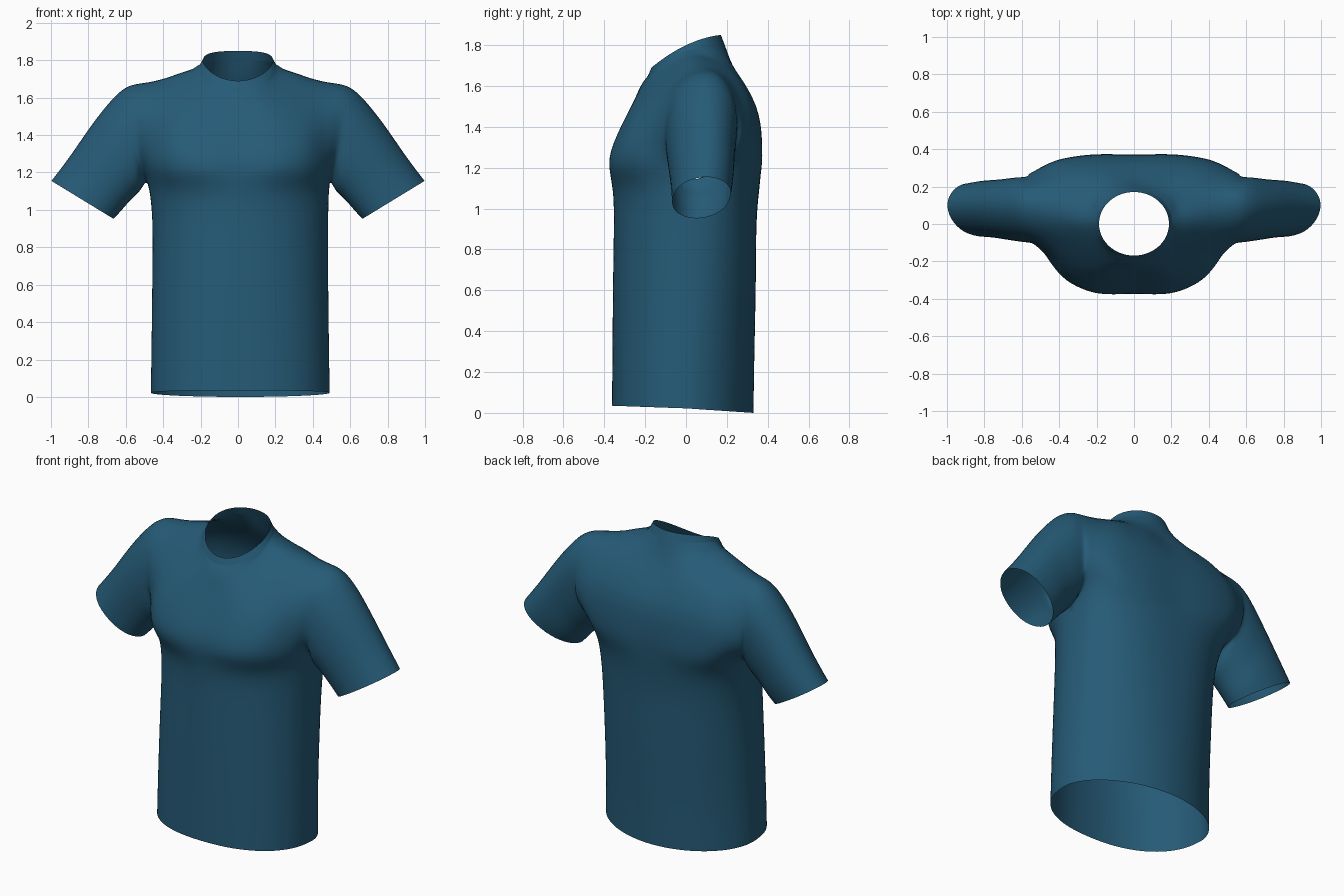
import bpy, bmesh
from math import sin, cos, radians, pi
from mathutils import Vector as V

if "Cube" in bpy.data.objects:
    bpy.data.objects.remove(bpy.data.objects["Cube"])

cloth = bpy.data.materials.new("teal_cloth")
cloth.diffuse_color = (0.019, 0.105, 0.185, 1)
cloth.use_nodes = True
cloth.node_tree.nodes["Principled BSDF"].inputs["Base Color"].default_value = cloth.diffuse_color


def densify(keys):
    """Insert a spline midpoint between each pair of key points."""
    k = [V(p) for p in keys]
    e = [2 * k[0] - k[1]] + k + [2 * k[-1] - k[-2]]
    if abs(k[0].x) < 1e-6:                       # mirror-symmetric at the centre line
        e[0] = V((-k[1].x, k[1].y, k[1].z))
    out = []
    for i in range(len(k) - 1):
        out += [k[i], (e[i + 1] + e[i + 2]) * 9 / 16 - (e[i] + e[i + 3]) / 16]
    return out + [k[-1]]


def add_grid(bm, rows, closed=False):
    """Quad grid through rows of points, plus its mirror image."""
    for s in (1, -1):
        vs = [[bm.verts.new((p[0] * s, p[1], p[2])) for p in r] for r in rows]
        n = len(rows[0])
        for a, b in zip(vs, vs[1:]):
            for j in range(n if closed else n - 1):
                k = (j + 1) % n
                bm.faces.new((a[j], a[k], b[k], b[j]))


def finish(bm, name):
    bmesh.ops.remove_doubles(bm, verts=bm.verts, dist=0.0005)
    for v in bm.verts:                           # trunk hangs slightly to one side
        if abs(v.co.x) < 0.5 and v.co.z < 1.2:
            v.co.x += 0.012 * min(1, (1.2 - v.co.z) / 0.2)
    # Offset the control points so the subdivided surface passes through the measured points
    target = {v: v.co.copy() for v in bm.verts}
    for _ in range(4):
        move = {}
        for v in bm.verts:
            es = [e for e in v.link_edges if e.is_boundary] or v.link_edges
            w = 1 / 3 if v.is_boundary else 0.6
            mean = sum((e.other_vert(v).co for e in es), V()) / len(es)
            move[v] = target[v] - v.co.lerp(mean, w)
        for v, d in move.items():
            v.co += 0.8 * d
    bmesh.ops.recalc_face_normals(bm, faces=bm.faces)
    bm.normal_update()
    front = min(bm.faces, key=lambda f: f.calc_center_median().y)
    if front.normal.y > 0:
        bmesh.ops.reverse_faces(bm, faces=bm.faces)
    me = bpy.data.meshes.new(name)
    bm.to_mesh(me)
    bm.free()
    me.polygons.foreach_set("use_smooth", [True] * len(me.polygons))
    me.materials.append(cloth)
    ob = bpy.data.objects.new(name, me)
    bpy.context.collection.objects.link(ob)
    sub = ob.modifiers.new("smooth", "SUBSURF")
    sub.levels = sub.render_levels = 2


def neck_base(a):
    c = cos(a)
    return V((0.203 * sin(a), 0.002 - 0.188 * c, 1.772 - 0.075 * c - 0.047 * c * c))


def neck_top(a):
    c = cos(a)
    return V((0.187 * sin(a), 0.001 - 0.17 * c, 1.80 - 0.08 * c - 0.03 * c * c))


def lower_row(w, seam, d, z_mid, z_seam, p):
    """Half superellipse section of the trunk from centre line to side seam."""
    pts = []
    for i in range(9):
        a = pi / 2 * i / 8
        x, y = sin(a) ** (2 / p), max(cos(a), 0) ** (2 / p)
        if i == 8:
            y = 0
        pts.append(V((w * x, seam + (d - seam) * y, z_seam + (z_mid - z_seam) * y)))
    return pts


# Trunk sections: half width, seam y, front y, back y, front z, back z, seam z, front and back roundness
trunk = [(0.478, 0.0, -0.362, 0.33, 0.035, 0.0, 0.022, 2.25, 1.95),
         (0.474, 0.0, -0.36, 0.335, 0.30, 0.30, 0.30, 2.2, 2.0),
         (0.470, 0.01, -0.357, 0.342, 0.65, 0.65, 0.65, 2.12, 2.15),
         (0.470, 0.025, -0.353, 0.345, 0.93, 0.93, 0.95, 2.08, 2.35),
         (0.488, 0.05, -0.358, 0.358, 1.09, 1.09, 1.14, 2.15, 2.5)]

# Chest and upper back rows, centre line to armhole
chest = [[(0, -.374, 1.20), (.2, -.368, 1.20), (.36, -.298, 1.21), (.46, -.175, 1.22), (.507, -.035, 1.20)],
         [(0, -.352, 1.32), (.2, -.35, 1.32), (.36, -.283, 1.34), (.46, -.18, 1.34), (.53, -.105, 1.32)],
         [(0, -.267, 1.5), (.17, -.265, 1.5), (.32, -.215, 1.5), (.45, -.14, 1.5), (.55, -.085, 1.5)],
         [(0, -.222, 1.6), (.13, -.182, 1.63), (.26, -.08, 1.675), (.42, -.03, 1.65), (.565, -.01, 1.62)]]
back = [[(0, .368, 1.20), (.21, .368, 1.20), (.38, .332, 1.21), (.475, .25, 1.22), (.51, .165, 1.20)],
        [(0, .37, 1.33), (.22, .37, 1.33), (.4, .345, 1.33), (.5, .3, 1.33), (.555, .26, 1.32)],
        [(0, .342, 1.5), (.2, .345, 1.5), (.37, .325, 1.5), (.48, .285, 1.5), (.565, .25, 1.5)],
        [(0, .248, 1.66), (.14, .248, 1.67), (.28, .22, 1.675), (.42, .195, 1.652), (.565, .19, 1.625)]]

corner = radians(96)
shoulder = [(.295, .05, 1.738), (.385, .075, 1.706), (.48, .09, 1.683), (.565, .1, 1.67)]
top_front = [neck_base(corner * j / 4) for j in range(5)] + shoulder
top_back = [neck_base(pi - (pi - corner) * j / 4) for j in range(5)] + shoulder

front_rows = [lower_row(w, s, f, zf, zs, pf) for w, s, f, b, zf, zb, zs, pf, pb in trunk]
front_rows += [densify(r) for r in chest] + [top_front]
back_rows = [lower_row(w, s, b, zb, zs, pb) for w, s, f, b, zf, zb, zs, pf, pb in trunk]
back_rows += [densify(r) for r in back] + [top_back]

bm = bmesh.new()
add_grid(bm, front_rows)
add_grid(bm, back_rows)

# Sleeves: armhole loop lofted down to the open cuff
armhole = [r[-1] for r in front_rows[4:]] + [r[-1] for r in back_rows[-2:4:-1]]
angles = [180, 145, 110, 72, 38, 0, -38, -72, -110, -145]
# Sleeve sections: upper x, z, lower x, z, front y, back y
sleeve = [(.635, 1.63, .52, 1.105, -.10, .252),
          (.71, 1.55, .555, 1.07, -.093, .247),
          (.80, 1.432, .593, 1.03, -.083, .238),
          (.90, 1.287, .63, .988, -.073, .232),
          (.998, 1.155, .665, .952, -.067, .218)]
rings = [armhole]
for tx, tz, bx, bz, yf, yb in sleeve:
    ring = []
    for deg in angles:
        c, s = cos(radians(deg)), sin(radians(deg))
        ring.append(V(((tx + bx) / 2 + c * (tx - bx) / 2,
                       (yf + yb) / 2 + 0.025 * c - s * (yb - yf) / 2,
                       (tz + bz) / 2 + c * (tz - bz) / 2)))
    rings.append(ring)
add_grid(bm, rings, closed=True)
finish(bm, "shirt_body")

# Collar band, tucked slightly below the neckline
bm = bmesh.new()
steps = [pi * i / 12 for i in range(13)]
add_grid(bm, [[neck_base(a).lerp(neck_top(a), t) for a in steps] for t in (-0.15, 0.4, 1)])
finish(bm, "collar_band")
